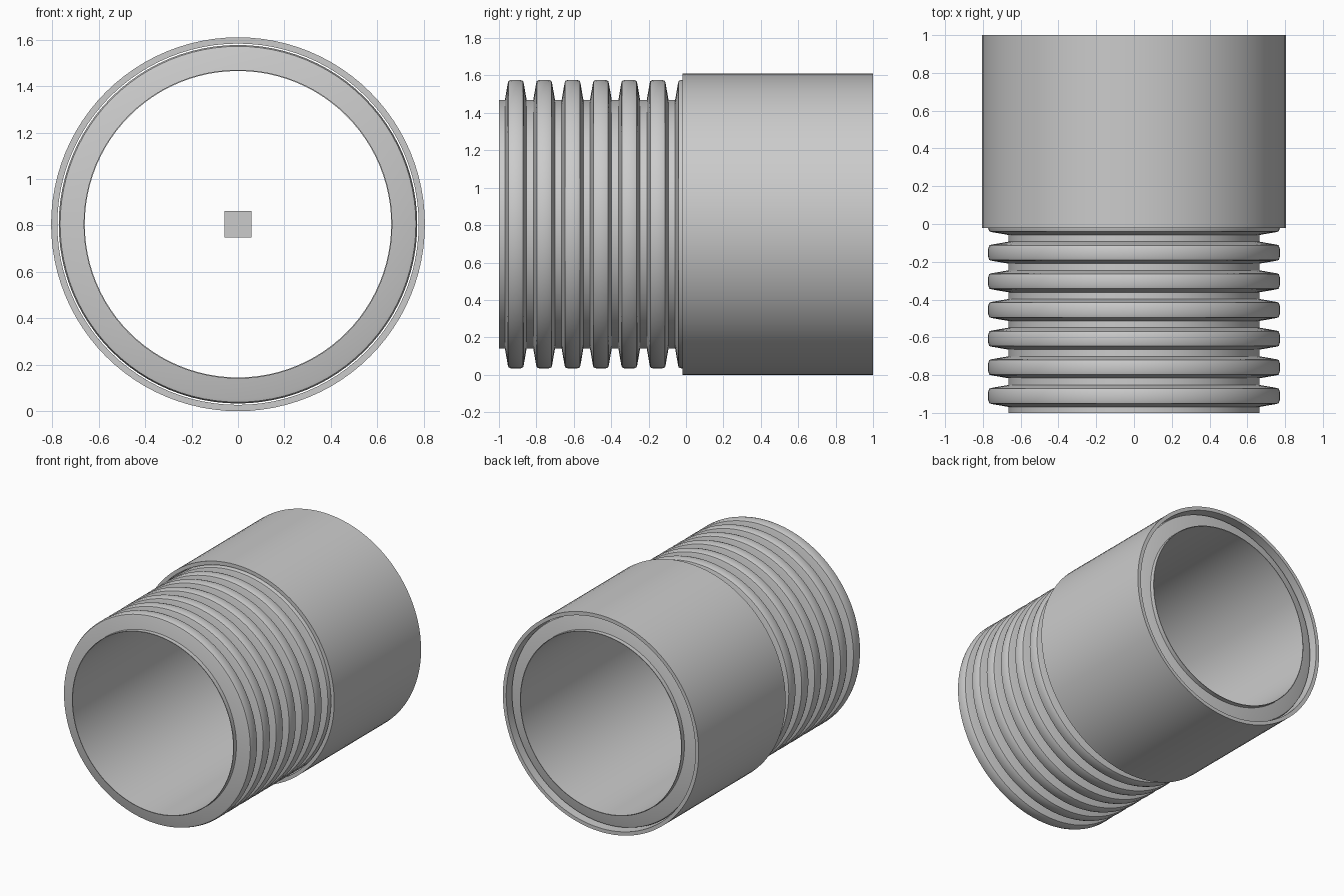
import bpy, bmesh, math

if "Cube" in bpy.data.objects:
    bpy.data.objects.remove(bpy.data.objects["Cube"])

CZ = 0.805      # height of the pipe axis
SEG = 96        # sides around the axis


def lathe(name, profile):
    """Revolve a closed (y, radius) profile around the y axis."""
    bm = bmesh.new()
    rings = []
    for i in range(SEG):
        a = 2 * math.pi * i / SEG
        rings.append([bm.verts.new((r * math.cos(a), y, r * math.sin(a))) for y, r in profile])
    n = len(profile)
    for i in range(SEG):
        a, b = rings[i], rings[(i + 1) % SEG]
        for j in range(n):
            k = (j + 1) % n
            bm.faces.new((a[j], a[k], b[k], b[j]))
    bmesh.ops.recalc_face_normals(bm, faces=bm.faces)
    return finish(name, bm, True)


def finish(name, bm, smooth):
    me = bpy.data.meshes.new(name)
    bm.to_mesh(me)
    bm.free()
    ob = bpy.data.objects.new(name, me)
    ob.location = (0, 0, CZ)
    bpy.context.collection.objects.link(ob)
    if smooth:
        bpy.ops.object.select_all(action='DESELECT')
        ob.select_set(True)
        bpy.context.view_layer.objects.active = ob
        bpy.ops.object.shade_smooth_by_angle(angle=math.radians(30))
    return ob


# Corrugated hose: 13 ribs outside, plain bore inside
PITCH = 0.1517
RIB = [(-0.058, 0.665), (-0.043, 0.752), (-0.039, 0.766), (-0.022, 0.772),
       (0.022, 0.772), (0.039, 0.766), (0.043, 0.752), (0.058, 0.665)]
outer = [(-1.0, 0.665)]
for i in range(-6, 7):
    outer += [(i * PITCH + dy, r) for dy, r in RIB]
outer.append((1.0, 0.665))
lathe("corrugated_hose", outer + [(1.0, 0.66), (-1.0, 0.66)])

# Smooth sleeve over the rear half
lathe("sleeve", [(-0.02, 0.778), (-0.02, 0.805), (1.0, 0.805), (1.0, 0.778)])

# Small block on the axis at mid length
bm = bmesh.new()
bmesh.ops.create_cube(bm, size=0.116)
finish("centre_block", bm, False)
